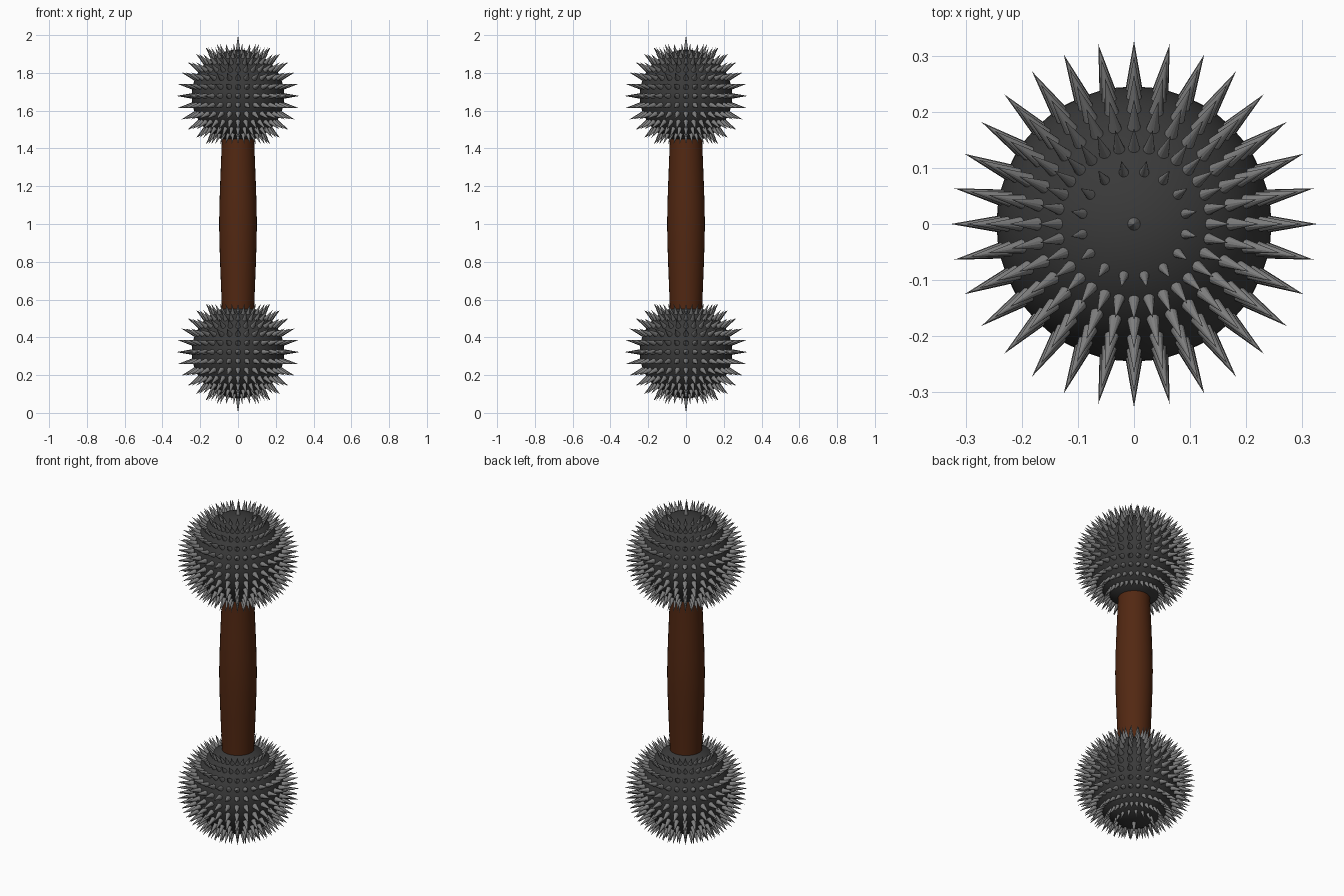
import bpy, bmesh, math
from mathutils import Vector, Matrix

if "Cube" in bpy.data.objects:
    bpy.data.objects.remove(bpy.data.objects["Cube"])

R, CZ = 0.245, 0.678      # ball radius, ball distance from the middle


def material(name, rgb):
    m = bpy.data.materials.new(name)
    m.diffuse_color = (*rgb, 1)
    m.use_nodes = True
    m.node_tree.nodes["Principled BSDF"].inputs["Base Color"].default_value = m.diffuse_color
    return m


dark_metal = material("dark_metal", (0.042, 0.042, 0.042))
spike_metal = material("spike_metal", (0.21, 0.21, 0.21))
brown_wood = material("brown_wood", (0.085, 0.021, 0.006))


def finish(bm, name, mat, smooth):
    me = bpy.data.meshes.new(name)
    bm.to_mesh(me)
    bm.free()
    for p in me.polygons:
        p.use_smooth = smooth
    ob = bpy.data.objects.new(name, me)
    me.materials.append(mat)
    bpy.context.collection.objects.link(ob)
    return ob


def add_spike(bm, centre, d, tip, radius):
    # cone from just under the ball surface to the tip distance
    base = R - 0.004
    rot = Vector((0, 0, 1)).rotation_difference(d).to_matrix().to_4x4()
    mat = Matrix.Translation(centre + d * (base + tip) / 2) @ rot
    bmesh.ops.create_cone(bm, cap_ends=True, segments=12, radius1=radius,
                          radius2=0, depth=tip - base, matrix=mat)


for label, s in (("top", 1), ("bottom", -1)):
    centre = Vector((0, 0, 1 + s * CZ))
    # ball
    bm = bmesh.new()
    bmesh.ops.create_uvsphere(bm, u_segments=48, v_segments=32, radius=R,
                              matrix=Matrix.Translation(centre))
    finish(bm, label + "_ball", dark_metal, True)

    # spikes: one at the pole, a sparse ring, then full rings
    bm = bmesh.new()
    add_spike(bm, centre, Vector((0, 0, s)), 0.322, 0.012)
    step = math.pi / 16
    for ring in range(2, 14):
        th = ring * step
        sn = math.sin(th)
        for i in range(32):
            if ring == 2 and i % 2 == 0:
                continue
            a = i * step
            d = Vector((sn * math.cos(a), sn * math.sin(a), s * math.cos(th)))
            add_spike(bm, centre, d, 0.283 + 0.044 * sn, 0.006 + 0.009 * sn)
    finish(bm, label + "_spikes", spike_metal, False)

# handle: lathed barrel profile
half = [(0.085, 0.48), (0.087, 0.40), (0.0935, 0.24), (0.098, 0.11)]
profile = [(r, 1 - h) for r, h in half] + [(0.1, 1.0)] + \
          [(r, 1 + h) for r, h in reversed(half)]
bm = bmesh.new()
rings = [[bm.verts.new((r * math.cos(i * math.pi / 16),
                        r * math.sin(i * math.pi / 16), z))
          for i in range(32)] for r, z in profile]
for lo, hi in zip(rings, rings[1:]):
    for i in range(32):
        j = (i + 1) % 32
        bm.faces.new((lo[i], lo[j], hi[j], hi[i]))
finish(bm, "handle", brown_wood, True)
